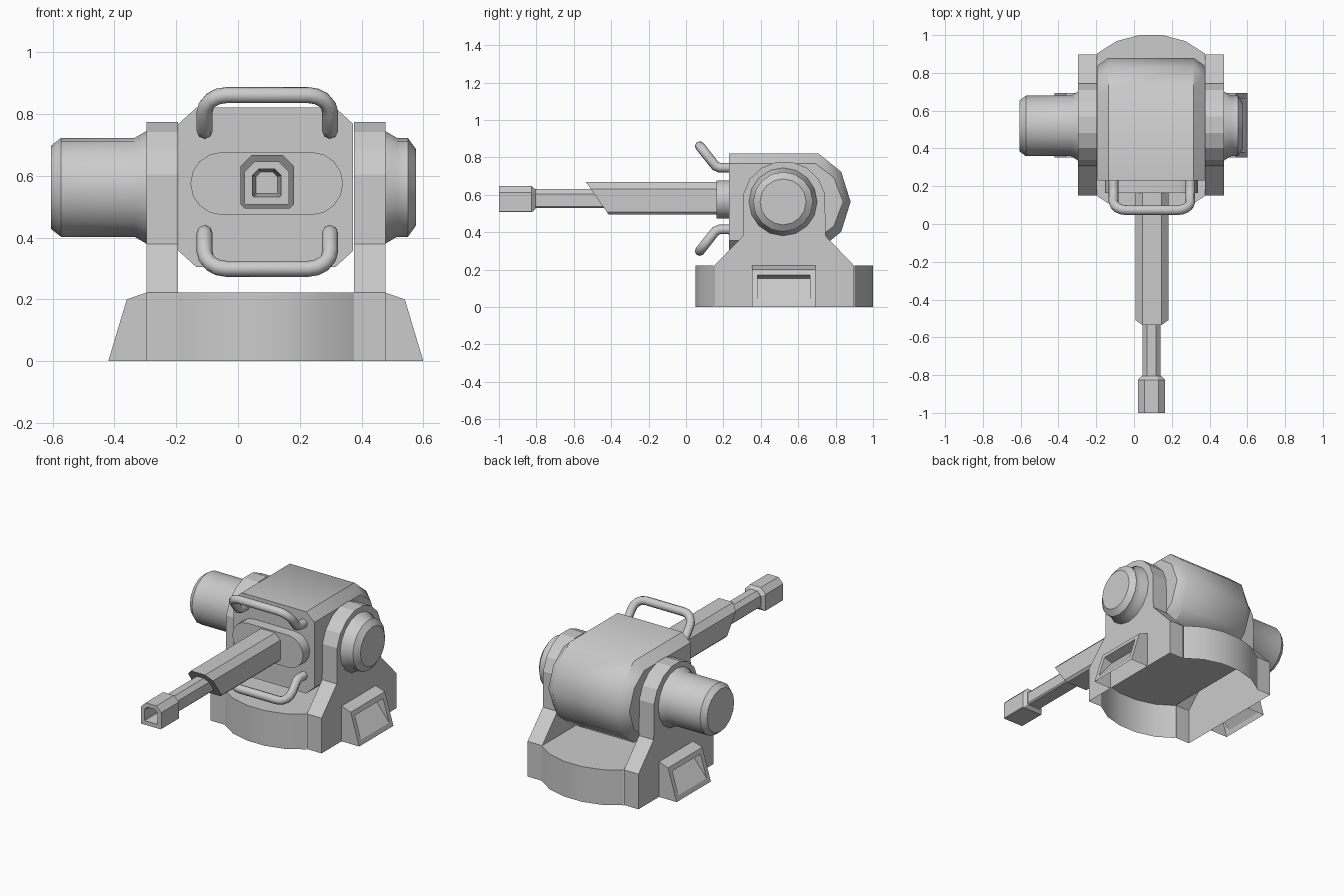
import bpy, bmesh
from math import sin, cos, pi, radians
from mathutils import Vector

if "Cube" in bpy.data.objects:
    bpy.data.objects.remove(bpy.data.objects["Cube"])

CX, CY, CZ = 0.09, 0.525, 0.5625   # turret axis and trunnion height


def finish(name, bm, smooth=0):
    me = bpy.data.meshes.new(name)
    bm.to_mesh(me)
    bm.free()
    ob = bpy.data.objects.new(name, me)
    bpy.context.collection.objects.link(ob)
    if smooth:
        shade(ob, smooth)
    return ob


def shade(ob, angle):
    bpy.ops.object.select_all(action='DESELECT')
    ob.select_set(True)
    bpy.context.view_layer.objects.active = ob
    bpy.ops.object.shade_smooth_by_angle(angle=radians(angle))


def loft(rings):
    """Skin a list of equal-length point rings and cap both ends."""
    bm = bmesh.new()
    vs = [[bm.verts.new(p) for p in r] for r in rings]
    n = len(vs[0])
    for a, b in zip(vs, vs[1:]):
        for i in range(n):
            j = (i + 1) % n
            bm.faces.new((a[i], a[j], b[j], b[i]))
    bm.faces.new(vs[0])
    bm.faces.new(vs[-1])
    bmesh.ops.recalc_face_normals(bm, faces=bm.faces)
    return bm


def drop(bm, test):
    bm.normal_update()
    faces = [f for f in bm.faces if test(f)]
    bmesh.ops.delete(bm, geom=faces, context='FACES')


def section(cx, cz, w, h, ct, cb, y):
    """Box section with chamfered top (ct) and bottom (cb); y is a number or a function of z."""
    w, h = w / 2, h / 2
    pts = [(-w, h - ct), (-w + ct, h), (w - ct, h), (w, h - ct),
           (w, -h + cb), (w - cb, -h), (-w + cb, -h), (-w, -h + cb)]
    return [(cx + p, y(cz + q) if callable(y) else y, cz + q) for p, q in pts]


# base drum between the arms, open below
BT = 0.222
half = [(0.286, -0.377)] + [(0.479 * sin(radians(a)), -0.479 * cos(radians(a)))
                            for a in (22.5, 7.5, -7.5, -22.5)] + [(-0.286, -0.377)]
foot = half + [(-x, -y) for x, y in half]
bm = loft([[(CX + x, CY + y, z) for x, y in foot] for z in (0, BT)])
drop(bm, lambda f: f.normal.z < -0.9 or abs(f.normal.x) > 0.9)
finish("base_drum", bm, 30)

# side arms with rounded heads, and the slanted foot boxes outside them
head = [(0.2225 * cos(a), 0.2165 * sin(a) + CZ)
        for a in [(i + 0.5) * pi / 8 for i in range(8)]]
arm = [(-0.373, 0), (0.373, 0), (0.373, BT), (0.221, 0.38)] + head + [(-0.221, 0.38), (-0.373, BT)]
foot_box = [(0, 0), (0.123, 0), (0.063, 0.2), (0, BT)]
for s, side in ((-1, "left"), (1, "right")):
    bm = loft([[(CX + s * u, CY + y, z) for y, z in arm] for u in (0.285, 0.387)])
    bmesh.ops.bisect_plane(bm, geom=bm.verts[:] + bm.edges[:] + bm.faces[:],
                           plane_co=(0, 0, BT), plane_no=(0, 0, 1))
    drop(bm, lambda f: f.calc_center_median().z < BT and (f.normal.z < -0.9 or f.normal.x * s < -0.9))
    finish(side + "_arm", bm)

    bm = loft([[(CX + s * (0.387 + u), y, z) for u, z in foot_box] for y in (0.352, 0.693)])
    drop(bm, lambda f: f.normal.z < -0.9 or f.normal.x * s < -0.9)
    panel = max(bm.faces, key=lambda f: f.normal.x * s)
    nrm = panel.normal.copy()
    bmesh.ops.inset_individual(bm, faces=[panel], thickness=0.043)
    panel = bmesh.ops.extrude_discrete_faces(bm, faces=[panel])['faces'][0]
    mid = panel.calc_center_median().z
    for v in panel.verts:
        if v.co.z > mid:
            v.co -= nrm * 0.06
    bmesh.ops.remove_doubles(bm, verts=bm.verts, dist=0.0005)
    finish(side + "_foot_box", bm)


# trunnion drums
def trunnion(name, steps):
    rings = [[(x, CY - 0.006 + r * cos(i * pi / 8), CZ + r * sin(i * pi / 8)) for i in range(16)]
             for x, r in steps]
    finish(name, loft(rings), 30)


trunnion("right_trunnion", [(0.47, 0.182), (0.477, 0.182), (0.515, 0.16), (0.55, 0.16), (0.577, 0.123)])
trunnion("left_trunnion", [(-0.29, 0.182), (-0.297, 0.182), (-0.335, 0.16), (-0.573, 0.16), (-0.605, 0.135)])

# housing: rounded at the back, chamfered along both sides
outer = [(0.23, 0.258), (0.71, 0.258), (0.83, 0.16), (0.88, 0)]
inner = [(0.23, 0.206), (0.69, 0.206), (0.79, 0.13), (0.84, 0)]
ring = lambda x, h: [(x, y, CZ + z) for y, z in h + [(y, -z) for y, z in h[-2::-1]]]
finish("housing", loft([ring(-0.192, inner), ring(-0.135, outer), ring(0.315, outer), ring(0.372, inner)]), 41)

# front plate behind the barrel
cap = [(0.145 + 0.102 * cos(a), 0.102 * sin(a)) for a in [(i - 4) * pi / 8 for i in range(9)]]
plate = cap + [(-x, -z) for x, z in cap]
finish("front_plate", loft([[(0.093 + x, y, 0.575 + z) for x, z in plate] for y in (0.163, 0.25)]), 30)

# barrel: slant-cut jacket, inner tube, hollow muzzle
slant = lambda z: -0.535 + (0.668 - z) * 0.7
finish("barrel_jacket", loft([section(0.095, 0.581, 0.174, 0.174, 0.037, 0.014, 0.17),
                              section(0.095, 0.581, 0.174, 0.174, 0.037, 0.014, slant)]))
finish("barrel_tube", loft([section(0.093, 0.58, 0.097, 0.1, 0.025, 0.008, -0.4),
                            section(0.093, 0.58, 0.097, 0.1, 0.025, 0.008, -0.82)]))
finish("muzzle", loft([section(0.093, 0.577, w, h, ct, 0.004, y) for w, h, ct, y in (
    (0.105, 0.105, 0.025, -0.805), (0.143, 0.14, 0.034, -0.825), (0.143, 0.14, 0.034, -1),
    (0.093, 0.09, 0.02, -1), (0.07, 0.07, 0.015, -0.88))]))


# bent grab handles, the lower one mirrored
def handle(name, s):
    x0, rad = 0.203, 0.07
    slope = Vector((0, -0.095, 0.12)).normalized()
    root, length = Vector((0, 0.165, 0.165)), 0.148
    side = [Vector((x0, 0.25, 0.165)), Vector((x0, 0.18, 0.165)), Vector((x0, 0, 0)) + root + slope * 0.012]
    for i in range(5):
        a = i * pi / 8
        side.append(Vector((x0 - rad + rad * cos(a), 0, 0)) + root + slope * (length - rad + rad * sin(a)))
    path = side + [Vector((-p.x, p.y, p.z)) for p in reversed(side)]
    cu = bpy.data.curves.new(name, 'CURVE')
    cu.dimensions = '3D'
    cu.bevel_depth = 0.026
    cu.bevel_resolution = 2
    cu.use_fill_caps = True
    sp = cu.splines.new('POLY')
    sp.points.add(len(path) - 1)
    for q, p in zip(sp.points, path):
        q.co = (0.095 + p.x, p.y, 0.58 + s * p.z, 1)
    ob = bpy.data.objects.new(name, cu)
    bpy.context.collection.objects.link(ob)
    bpy.ops.object.select_all(action='DESELECT')
    ob.select_set(True)
    bpy.context.view_layer.objects.active = ob
    bpy.ops.object.convert(target='MESH')
    shade(bpy.context.view_layer.objects.active, 50)


handle("upper_handle", 1)
handle("lower_handle", -1)
